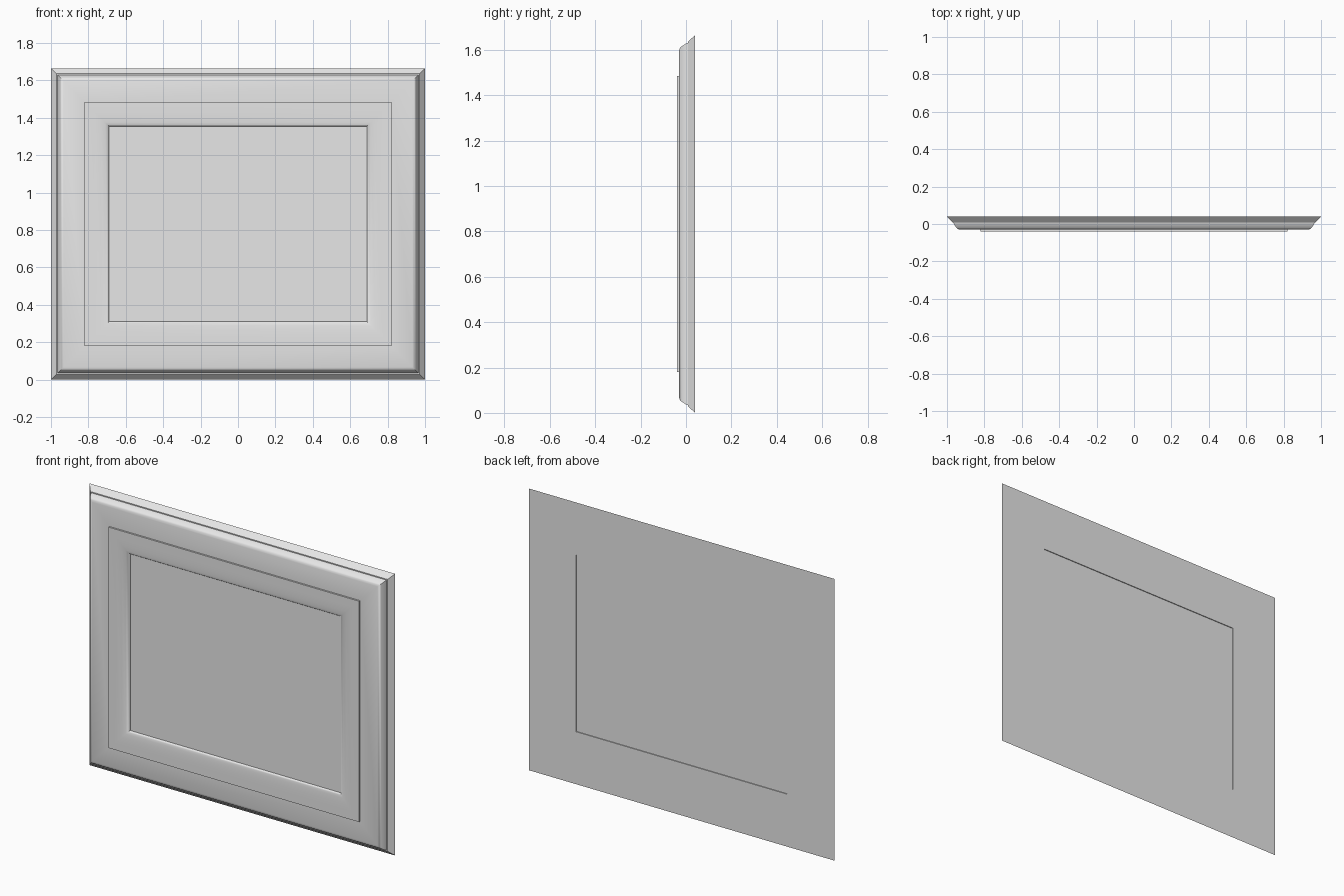
import bpy, bmesh, math

if "Cube" in bpy.data.objects:
    bpy.data.objects.remove(bpy.data.objects["Cube"], do_unlink=True)

HALF_W, HALF_H = 1.0, 0.8325

mat = bpy.data.materials.new("light_grey")
mat.use_nodes = True
GREY = (0.8, 0.8, 0.8, 1)
mat.diffuse_color = GREY
mat.node_tree.nodes["Principled BSDF"].inputs["Base Color"].default_value = GREY


def add_object(name, bm):
    bmesh.ops.recalc_face_normals(bm, faces=bm.faces)
    mesh = bpy.data.meshes.new(name)
    bm.to_mesh(mesh)
    bm.free()
    mesh.materials.append(mat)
    obj = bpy.data.objects.new(name, mesh)
    bpy.context.collection.objects.link(obj)
    return obj


def ring(bm, inset, y):
    """Rectangle of four corners, inset from the outer edge."""
    w, h = HALF_W - inset, HALF_H - inset
    return [bm.verts.new((sx * w, y, HALF_H + sz * h))
            for sx, sz in ((-1, -1), (1, -1), (1, 1), (-1, 1))]


# Mitred frame: moulding section as (inset, depth), swept round the rectangle
section = [
    (0, 0.04), (0.029, 0.009), (0.035, 0.009),          # outer chamfer and groove
    (0.037, 0.0), (0.05, -0.02), (0.057, -0.027), (0.067, -0.03),
    (0.18, -0.03), (0.18, -0.04),                       # raised inner band
    (0.23, -0.04), (0.265, -0.038), (0.29, -0.035),
    (0.302, -0.031), (0.308, -0.026), (0.31, -0.02),    # rounded lip
    (0.31, 0.04),
]
bm = bmesh.new()
rings = [ring(bm, *p) for p in section]
for a, b in zip(rings, rings[1:] + rings[:1]):
    for i in range(4):
        j = (i + 1) % 4
        bm.faces.new((a[i], a[j], b[j], b[i]))
frame = add_object("frame", bm)
bpy.ops.object.select_all(action="DESELECT")
frame.select_set(True)
bpy.context.view_layer.objects.active = frame
bpy.ops.object.shade_smooth_by_angle(angle=math.radians(40))

# Flat panel filling the opening, slightly recessed on both sides
bm = bmesh.new()
front, back = ring(bm, 0.309, -0.02), ring(bm, 0.309, 0.035)
bm.faces.new(front)
bm.faces.new(back)
for i in range(4):
    j = (i + 1) % 4
    bm.faces.new((front[i], front[j], back[j], back[i]))
add_object("picture_panel", bm)
